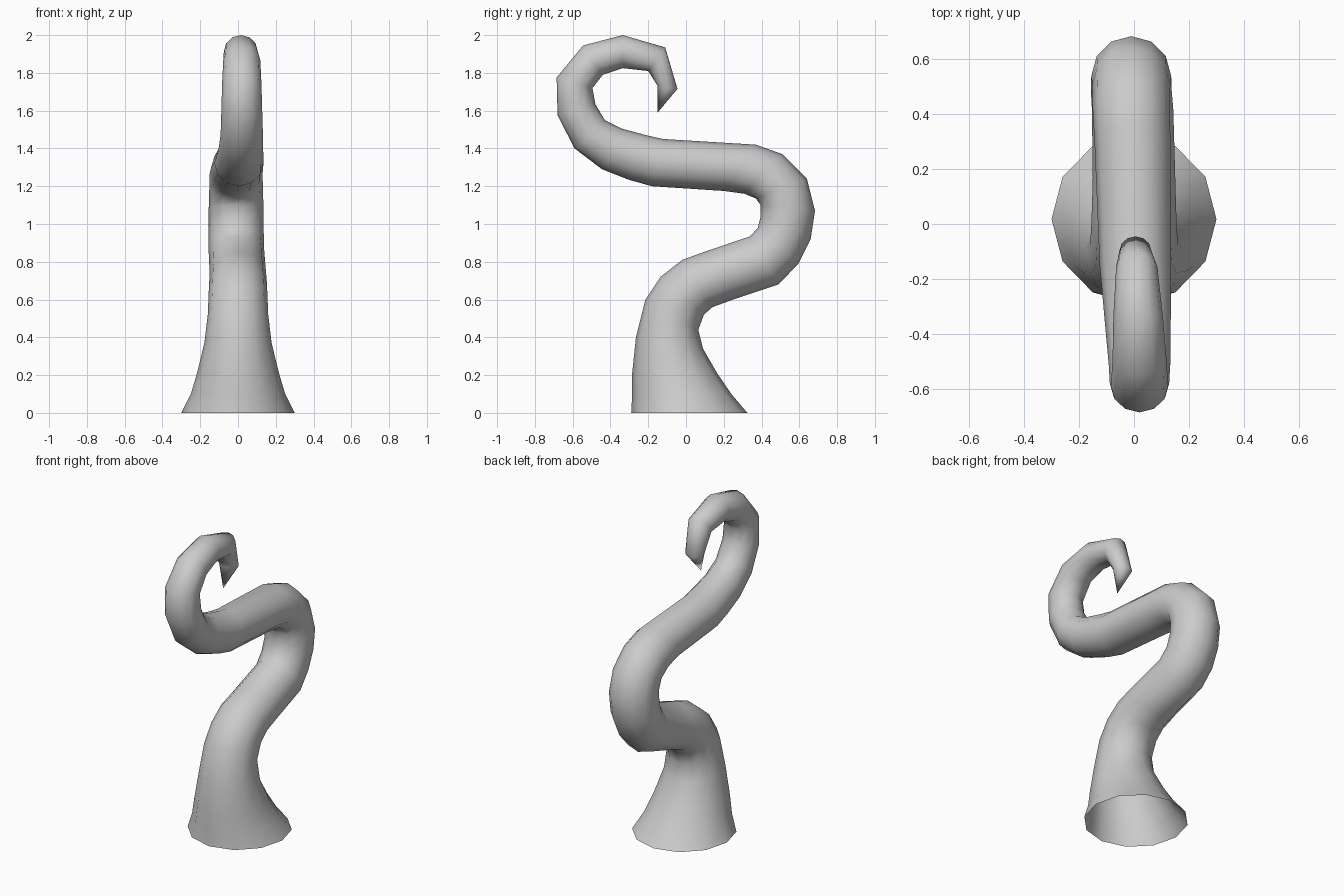
import bpy, bmesh, math
from mathutils import Vector

SIDES = 12
# Each ring: outer-curl side (y, z), opposite side (y, z), half width in x, x shift
rings = [
    (-0.29, 0.00, 0.325, 0.00, 0.300, 0.00),
    (-0.285, 0.10, 0.24, 0.10, 0.250, 0.00),
    (-0.285, 0.21, 0.165, 0.21, 0.217, 0.00),
    (-0.265, 0.40, 0.09, 0.34, 0.178, 0.00),
    (-0.215, 0.60, 0.065, 0.44, 0.160, 0.00),
    (-0.135, 0.72, 0.095, 0.52, 0.156, 0.00),
    (-0.02, 0.81, 0.14, 0.56, 0.153, 0.00),
    (0.09, 0.85, 0.25, 0.60, 0.150, 0.00),
    (0.34, 0.935, 0.49, 0.68, 0.148, -0.005),
    (0.38, 0.98, 0.595, 0.79, 0.147, -0.01),
    (0.395, 1.04, 0.66, 0.92, 0.146, -0.01),
    (0.395, 1.10, 0.683, 1.07, 0.145, -0.01),
    (0.37, 1.135, 0.64, 1.24, 0.142, -0.01),
    (0.31, 1.16, 0.51, 1.37, 0.140, -0.01),
    (0.20, 1.175, 0.37, 1.42, 0.138, -0.005),
    (-0.18, 1.20, -0.12, 1.45, 0.130, 0.005),
    (-0.305, 1.235, -0.21, 1.47, 0.125, 0.01),
    (-0.445, 1.29, -0.34, 1.505, 0.118, 0.015),
    (-0.59, 1.40, -0.43, 1.55, 0.112, 0.02),
    (-0.68, 1.575, -0.48, 1.635, 0.108, 0.02),
    (-0.685, 1.775, -0.495, 1.72, 0.104, 0.02),
    (-0.545, 1.945, -0.44, 1.79, 0.098, 0.02),
    (-0.335, 2.00, -0.335, 1.825, 0.090, 0.015),
    (-0.11, 1.935, -0.20, 1.81, 0.075, 0.01),
    (-0.045, 1.715, -0.15, 1.73, 0.058, 0.005),
]
tip = (0.0, -0.15, 1.59)

# Loft the rings into a tapering tube, open at the base
bm = bmesh.new()
loops = []
for ay, az, by, bz, half, shift in rings:
    a, b = Vector((shift, ay, az)), Vector((shift, by, bz))
    mid, arm = (a + b) / 2, (a - b) / 2
    loops.append([bm.verts.new(mid + arm * math.cos(t) + Vector((half * math.sin(t), 0, 0)))
                  for t in (math.tau * i / SIDES for i in range(SIDES))])
for low, high in zip(loops, loops[1:]):
    for i in range(SIDES):
        j = (i + 1) % SIDES
        bm.faces.new((low[i], low[j], high[j], high[i]))

# Pointed end
point = bm.verts.new(tip)
for i in range(SIDES):
    bm.faces.new((loops[-1][i], loops[-1][(i + 1) % SIDES], point))
bmesh.ops.recalc_face_normals(bm, faces=bm.faces)

mesh = bpy.data.meshes.new("tentacle")
bm.to_mesh(mesh)
bm.free()
tentacle = bpy.data.objects.new("tentacle", mesh)
bpy.context.collection.objects.link(tentacle)

grey = bpy.data.materials.new("light grey")
grey.diffuse_color = (0.6, 0.6, 0.6, 1)
mesh.materials.append(grey)

bpy.context.view_layer.objects.active = tentacle
tentacle.select_set(True)
bpy.ops.object.shade_smooth_by_angle(angle=math.radians(60))
